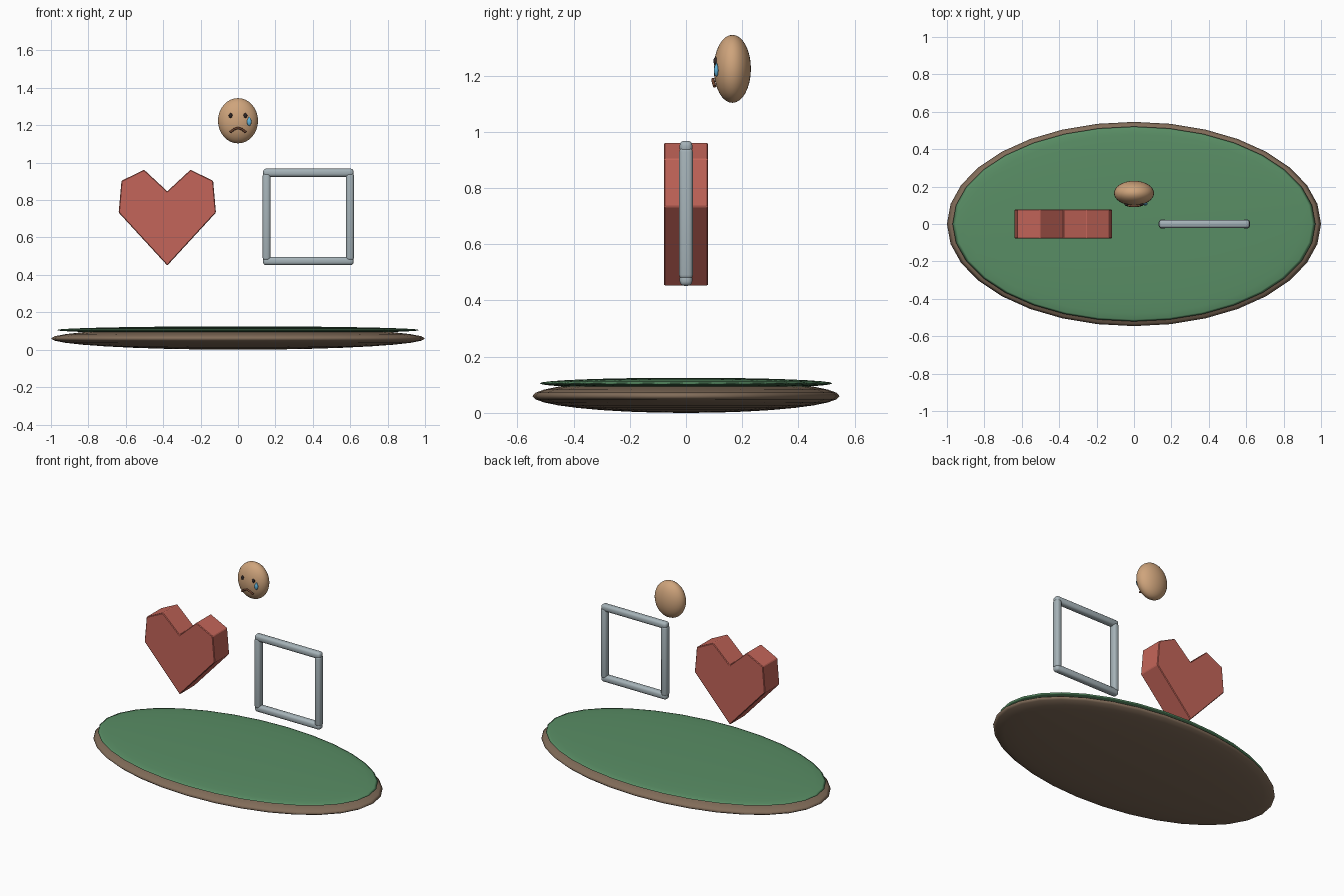
import bpy, bmesh, math

if "Cube" in bpy.data.objects:
    bpy.data.objects.remove(bpy.data.objects["Cube"])


def material(name, rgb):
    m = bpy.data.materials.new(name)
    m.diffuse_color = (*rgb, 1)
    m.use_nodes = True
    m.node_tree.nodes["Principled BSDF"].inputs["Base Color"].default_value = m.diffuse_color
    return m


BROWN = material("earth", (0.22, 0.15, 0.10))
GREEN = material("grass", (0.10, 0.27, 0.13))
RED = material("red", (0.55, 0.13, 0.10))
STEEL = material("steel", (0.38, 0.45, 0.48))
SKIN = material("skin", (0.62, 0.37, 0.20))
DARK = material("dark", (0.03, 0.02, 0.02))
MOUTH = material("mouth_brown", (0.16, 0.06, 0.03))
BLUE = material("tear_blue", (0.12, 0.45, 0.70))


def make(name, bm, mat, smooth=True):
    bmesh.ops.recalc_face_normals(bm, faces=bm.faces)
    me = bpy.data.meshes.new(name)
    bm.to_mesh(me)
    bm.free()
    me.materials.append(mat)
    for p in me.polygons:
        p.use_smooth = smooth
    ob = bpy.data.objects.new(name, me)
    bpy.context.collection.objects.link(ob)
    return ob


def ellipsoid(name, loc, radii, mat, seg=32, rings=16):
    bm = bmesh.new()
    bmesh.ops.create_uvsphere(bm, u_segments=seg, v_segments=rings, radius=1)
    bmesh.ops.scale(bm, vec=radii, verts=bm.verts)
    ob = make(name, bm, mat)
    ob.location = loc
    return ob


def bevel(ob, width, segments):
    b = ob.modifiers.new("Bevel", 'BEVEL')
    b.width, b.segments, b.limit_method = width, segments, 'ANGLE'


def rounded_bar(name, loc, size):
    bm = bmesh.new()
    bmesh.ops.create_cube(bm, size=1)
    bmesh.ops.scale(bm, vec=size, verts=bm.verts)
    ob = make(name, bm, STEEL)
    ob.location = loc
    bevel(ob, 0.016, 3)


# oval island: earth slab and grass top
ellipsoid("earth_base", (0, 0, 0.06), (1.0, 0.546, 0.06), BROWN)
ellipsoid("grass_top", (0, 0, 0.105), (0.97, 0.521, 0.02), GREEN)

# faceted heart, mirrored half outline extruded along y
half = [(0.26, 0.733), (0.245, 0.903), (0.124, 0.962)]
outline = ([(0, 0.45)] + half + [(0, 0.847)]
           + [(-x, z) for x, z in reversed(half)])
bm = bmesh.new()
face = bm.faces.new([bm.verts.new((x - 0.378, -0.078, z)) for x, z in outline])
ext = bmesh.ops.extrude_face_region(bm, geom=[face])
bmesh.ops.translate(bm, vec=(0, 0.156, 0),
                    verts=[g for g in ext["geom"] if isinstance(g, bmesh.types.BMVert)])
if not face.is_valid or len(bm.faces) < 10:
    bmesh.ops.holes_fill(bm, edges=bm.edges)
heart = make("heart", bm, RED, smooth=False)
bevel(heart, 0.004, 1)

# square frame of rounded bars
for side, x in (("left", 0.153), ("right", 0.599)):
    rounded_bar("frame_" + side, (x, 0, 0.71), (0.042, 0.049, 0.47))
for side, z in (("bottom", 0.474), ("top", 0.946)):
    rounded_bar("frame_" + side, (0.376, 0, z), (0.484, 0.045, 0.044))

# sad face: head and eyes
ellipsoid("head", (0, 0.165, 1.224), (0.107, 0.066, 0.121), SKIN)
for side, s in (("left", -1), ("right", 1)):
    ellipsoid("eye_" + side, (0.04 * s, 0.105, 1.252), (0.010, 0.008, 0.013), DARK, 16, 8)

# frowning mouth
cu = bpy.data.curves.new("mouth", 'CURVE')
cu.dimensions = '3D'
cu.bevel_depth = 0.006
cu.bevel_resolution = 2
cu.use_fill_caps = True
pts = [(-0.042, 0.102, 1.162), (-0.022, 0.097, 1.178), (0, 0.096, 1.186),
       (0.022, 0.097, 1.178), (0.042, 0.102, 1.162)]
sp = cu.splines.new('POLY')
sp.points.add(len(pts) - 1)
for p, c in zip(sp.points, pts):
    p.co = (*c, 1)
cu.materials.append(MOUTH)
bpy.context.collection.objects.link(bpy.data.objects.new("mouth", cu))

# teardrop, pinched toward its top
tear = ellipsoid("tear", (0.06, 0.108, 1.222), (0.013, 0.009, 0.025), BLUE, 16, 12)
for v in tear.data.vertices:
    if v.co.z > 0:
        k = 1 - 0.6 * v.co.z / 0.025
        v.co.x *= k
        v.co.y *= k
